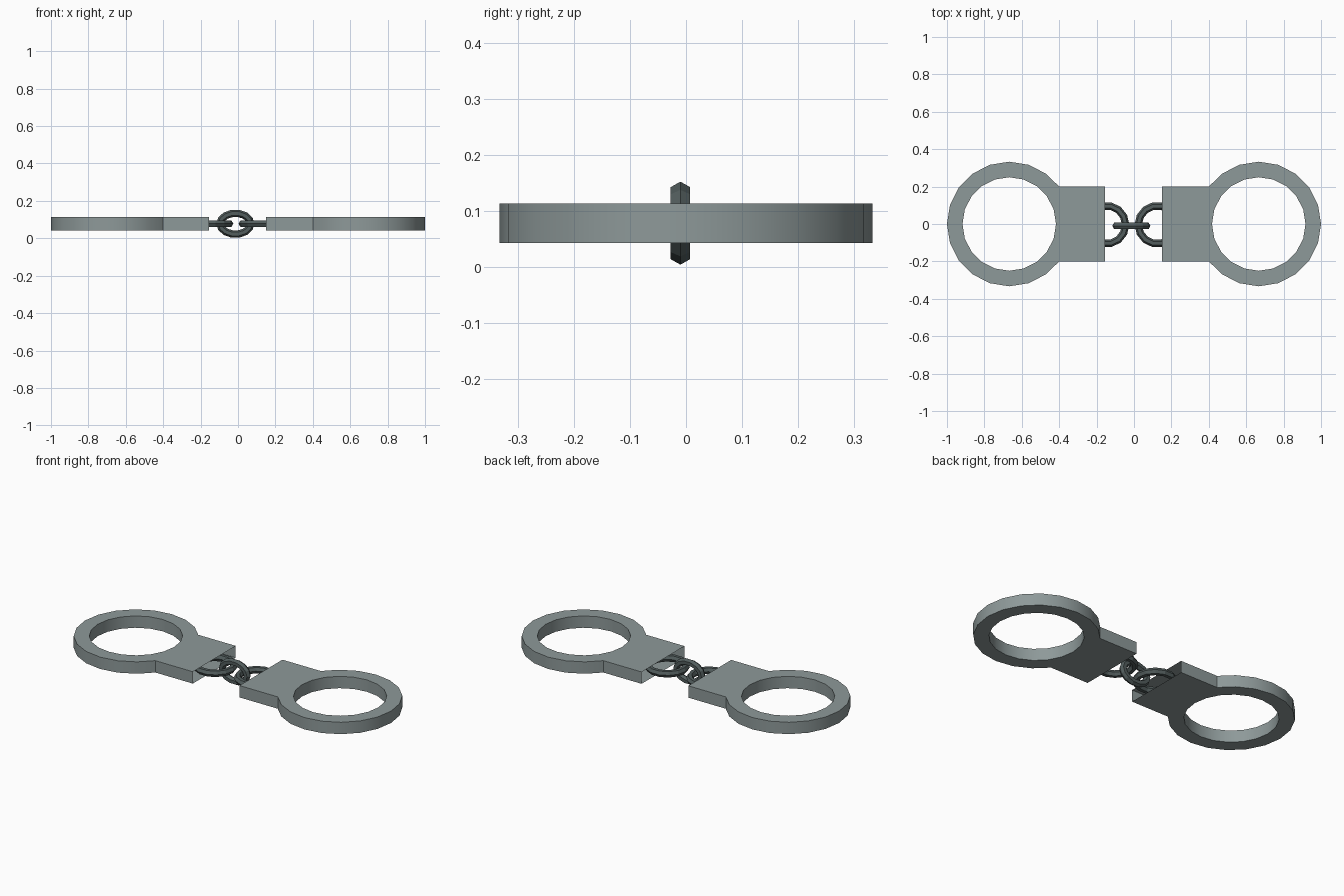
import bpy, bmesh, math
from mathutils import Matrix, Vector

if "Cube" in bpy.data.objects:
    bpy.data.objects.remove(bpy.data.objects["Cube"])


def material(name, rgb):
    m = bpy.data.materials.new(name)
    m.diffuse_color = (*rgb, 1)
    m.use_nodes = True
    m.node_tree.nodes["Principled BSDF"].inputs["Base Color"].default_value = m.diffuse_color
    return m


steel = material("brushed_steel", (0.27, 0.32, 0.32))
dark = material("dark_chain_steel", (0.085, 0.11, 0.11))


def add_object(name, bm, mat):
    me = bpy.data.meshes.new(name)
    bm.to_mesh(me)
    bm.free()
    ob = bpy.data.objects.new(name, me)
    bpy.context.collection.objects.link(ob)
    me.materials.append(mat)
    return ob


# Cuff: 20-sided ring with a flat housing, whose chain end is an open mouth
def cuff(name, side, mouth):
    n, ro, ri, z0, z1, cx = 20, 0.333, 0.25, 0.043, 0.113, 0.667
    bm = bmesh.new()
    inner, outer = [], []
    for i in range(n):
        a = 2 * math.pi * i / n
        c, s = math.cos(a), math.sin(a)
        inner.append((ri * c, ri * s))
        x, y = ro * c, ro * s
        if i in (2, n - 2):                     # where the housing joins
            x, y = 0.267, math.copysign(0.2, s)
        if i in (0, 1, n - 1):                  # mouth edge of the housing
            x, y = cx - mouth, (0, 0.2, -0.2)[(0, 1, n - 1).index(i)]
        outer.append((x, y))

    def loop(pts, z):
        return [bm.verts.new((side * (cx - x), side * -y, z)) for x, y in pts]

    it, ot, ib, ob_ = loop(inner, z1), loop(outer, z1), loop(inner, z0), loop(outer, z0)
    for i in range(n):
        j = (i + 1) % n
        bm.faces.new((it[i], ot[i], ot[j], it[j]))
        bm.faces.new((ib[i], ib[j], ob_[j], ob_[i]))
        bm.faces.new((it[i], it[j], ib[j], ib[i]))
        if i not in (0, n - 1):
            bm.faces.new((ot[i], ob_[i], ob_[j], ot[j]))
    bmesh.ops.recalc_face_normals(bm, faces=bm.faces)
    ob = add_object(name, bm, steel)
    bpy.context.view_layer.objects.active = ob
    ob.select_set(True)
    bpy.ops.object.shade_smooth_by_angle(angle=math.radians(25))
    ob.select_set(False)


# Chain link: faceted, optionally oval and upright torus
def link(name, centre, rx, ry, tube, upright=False, n=14, m=6):
    bm = bmesh.new()
    rings = []
    for i in range(n):
        a = 2 * math.pi * i / n
        d = Vector((math.cos(a), math.sin(a), 0))
        p = Vector((rx * d.x, ry * d.y, 0))
        rings.append([bm.verts.new(p + d * tube * math.cos(b) + Vector((0, 0, tube * math.sin(b))))
                      for b in (2 * math.pi * k / m for k in range(m))])
    for i in range(n):
        r, q = rings[i], rings[(i + 1) % n]
        for k in range(m):
            l = (k + 1) % m
            bm.faces.new((r[k], q[k], q[l], r[l]))
    if upright:
        bm.transform(Matrix.Rotation(math.pi / 2, 4, 'X'))
    bm.transform(Matrix.Translation(centre))
    bmesh.ops.recalc_face_normals(bm, faces=bm.faces)
    add_object(name, bm, dark)


cuff("left_cuff", -1, 0.155)
cuff("right_cuff", 1, 0.15)
link("left_link", (-0.147, -0.004, 0.078), 0.102, 0.102, 0.02)
link("right_link", (0.125, -0.004, 0.078), 0.102, 0.102, 0.02)
link("middle_link", (-0.014, -0.01, 0.078), 0.082, 0.056, 0.02, upright=True)
